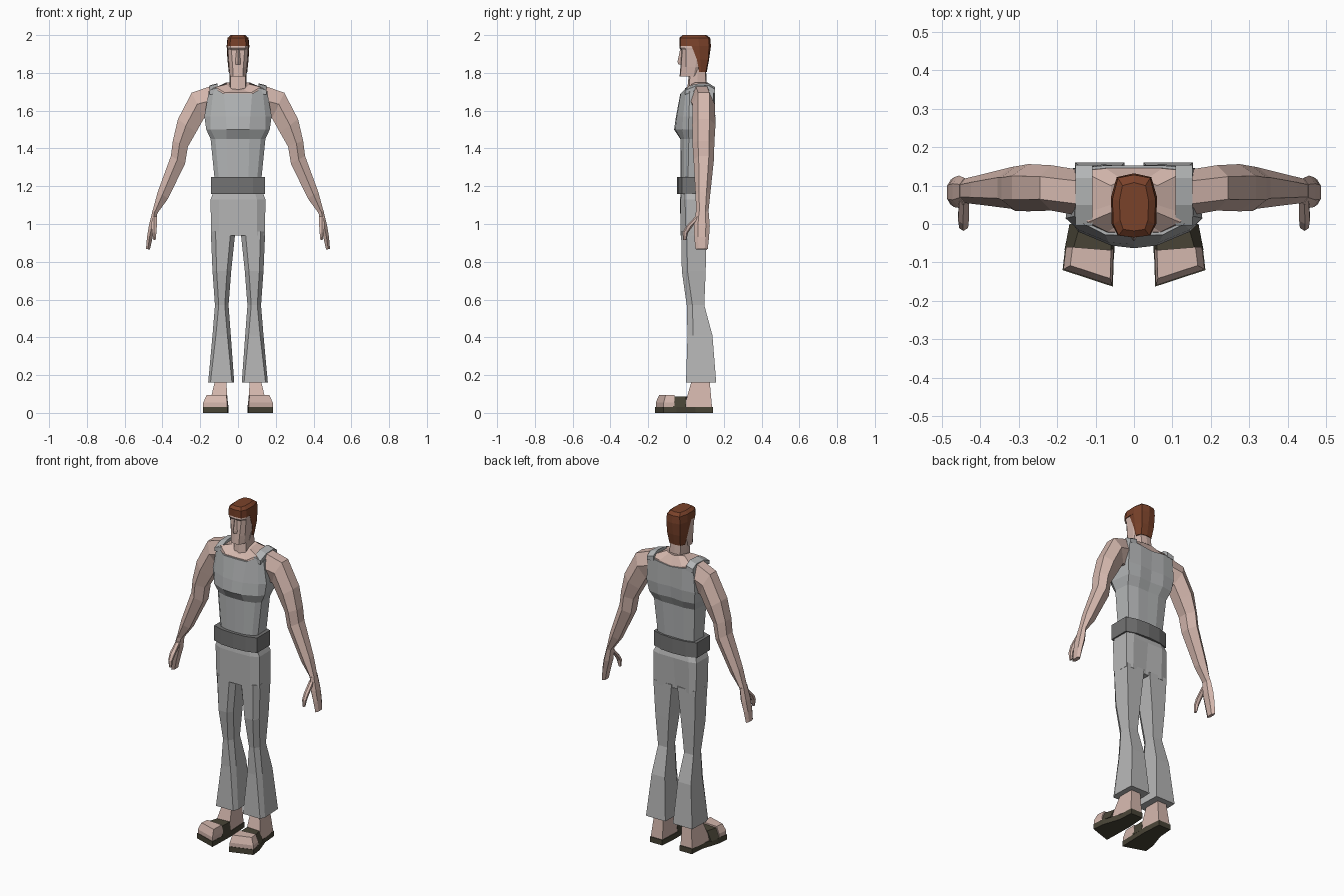
import bpy, bmesh


def material(name, r, g, b):
    lin = lambda c: ((c / 255 + 0.055) / 1.055) ** 2.4
    m = bpy.data.materials.new(name)
    m.diffuse_color = (lin(r), lin(g), lin(b), 1)
    return m


SKIN = material("skin", 212, 183, 173)
SHIRT = material("shirt grey", 178, 180, 181)
CLOTH = material("trouser grey", 182, 182, 182)
BELT = material("belt grey", 115, 115, 115)
HAIR = material("hair brown", 122, 66, 42)
SOLE = material("sandal dark", 72, 68, 54)


def loft(name, rings, mat, mirror=False):
    """Skin a list of equal-length point rings, with end caps."""
    bm = bmesh.new()
    vs = [[bm.verts.new(p) for p in ring] for ring in rings]
    n = len(rings[0])
    for a, b in zip(vs, vs[1:]):
        for i in range(n):
            j = (i + 1) % n
            bm.faces.new((a[i], a[j], b[j], b[i]))
    bm.faces.new(vs[0][::-1])
    bm.faces.new(vs[-1])
    bmesh.ops.recalc_face_normals(bm, faces=bm.faces)
    me = bpy.data.meshes.new(name)
    bm.to_mesh(me)
    bm.free()
    me.materials.append(mat)
    ob = bpy.data.objects.new(name, me)
    bpy.context.collection.objects.link(ob)
    if mirror:
        mod = ob.modifiers.new("mirror", "MIRROR")
        mod.use_mirror_merge = False
    return ob


def sym(half):
    """Close a half outline, given from front centre to back centre."""
    return half + [(-x, y, z) for x, y, z in half[-2:0:-1]]


def flat(z, *pts):
    return sym([(x, y, z) for x, y in pts])


def prism(name, pts, z0, z1, mat, top=None):
    return loft(name, [[(x, y, z0) for x, y in pts],
                       [(x, y, z1) for x, y in (top or pts)]], mat, True)


# tank top: waist, rib, chest ledge, upper chest, neckline
neckline = sym([(0, -.03, 1.69), (.075, -.028, 1.69), (.13, .0, 1.72), (.155, .02, 1.70),
                (.15, .145, 1.71), (.08, .152, 1.70), (0, .152, 1.69)])
loft("tank_top", [
    flat(1.22, (0, -.028), (.055, -.026), (.1, -.012), (.122, .01), (.118, .095), (.06, .11), (0, .11)),
    flat(1.45, (0, -.03), (.06, -.028), (.12, -.01), (.145, .015), (.135, .11), (.07, .122), (0, .12)),
    flat(1.5, (0, -.063), (.06, -.056), (.145, -.02), (.168, .012), (.15, .135), (.08, .148), (0, .14)),
    flat(1.57, (0, -.053), (.065, -.048), (.145, -.015), (.178, .015), (.16, .145), (.08, .155), (0, .148)),
    neckline], SHIRT)

# skin of the upper chest, and the neck
loft("upper_chest", [
    [(x * .95, .06 + (y - .06) * .95, z - .02) for x, y, z in neckline],
    [(x * .92, .06 + (y - .06) * .92, z + .005) for x, y, z in neckline],
    sym([(0, .0, 1.705), (.03, .005, 1.71), (.06, .03, 1.74), (.06, .05, 1.75),
         (.06, .1, 1.75), (.03, .115, 1.75), (0, .12, 1.745)])], SKIN)
loft("neck", [
    flat(1.7, (0, .005), (.04, .015), (.047, .06), (.035, .108), (0, .112)),
    flat(1.84, (0, .02), (.038, .025), (.044, .06), (.035, .1), (0, .105))], SKIN)

# shoulder straps
loft("shoulder_strap", [
    [(.108, y, z), (.152, y, z - .012), (.152, y, z - .035), (.108, y, z - .03)]
    for y, z in ((-.004, 1.72), (.05, 1.742), (.12, 1.745), (.153, 1.725))], SHIRT, True)

# head and nose
loft("head", [
    flat(1.78, (0, -.034), (.026, -.03), (.042, .0), (.044, .04), (.03, .05), (0, .05)),
    flat(1.83, (0, -.03), (.028, -.026), (.047, .0), (.05, .05), (.035, .1), (0, .1)),
    flat(1.92, (0, -.024), (.035, -.02), (.053, .0), (.055, .06), (.04, .11), (0, .115)),
    flat(1.932, (0, -.035), (.04, -.03), (.055, -.005), (.056, .06), (.04, .115), (0, .12)),
    flat(1.96, (0, -.03), (.04, -.025), (.052, .0), (.052, .06), (.04, .11), (0, .11))], SKIN)
loft("nose", [
    flat(1.845, (0, -.04), (.014, -.028), (0, -.01)),
    flat(1.86, (0, -.045), (.014, -.026), (0, -.01)),
    flat(1.925, (0, -.031), (.008, -.022), (0, -.01))], SKIN)

# hair: cap over the skull, and the part down the back
loft("hair_cap", [
    flat(1.942, (0, -.034), (.042, -.03), (.058, .0), (.06, .07), (.045, .122), (0, .132)),
    flat(1.985, (0, -.035), (.04, -.03), (.054, .0), (.056, .065), (.042, .12), (0, .128)),
    flat(2.0, (0, -.018), (.028, -.014), (.036, .01), (.038, .06), (.03, .1), (0, .108))], HAIR)
loft("hair_back", [
    flat(1.805, (0, .07), (.045, .07), (.049, .08), (.036, .105), (0, .11)),
    flat(1.87, (0, .058), (.054, .058), (.056, .075), (.042, .118), (0, .122)),
    flat(1.942, (0, .03), (.056, .03), (.06, .07), (.045, .122), (0, .132))], HAIR)


# arm sections: inner x z, outer x z, front y, back y
def arm_ring(xi, zi, xo, zo, y0, y1):
    cx, cz, cy = (xi + xo) / 2, (zi + zo) / 2, (y0 + y1) / 2
    ux, uz, h = (xo - xi) / 2, (zo - zi) / 2, (y1 - y0) / 2
    return [(cx + a * ux, cy + b * h, cz + a * uz) for a, b in
            ((1, -.5), (.1, -1), (-1, -.5), (-1, .5), (.1, 1), (1, .5))]


loft("arm", [arm_ring(*s) for s in (
    (.14, 1.56, .13, 1.735, .02, .14),
    (.18, 1.56, .245, 1.695, .035, .153),
    (.222, 1.485, .318, 1.555, .033, .156),
    (.265, 1.41, .345, 1.44, .034, .15),
    (.28, 1.32, .355, 1.36, .04, .148),
    (.37, 1.135, .425, 1.17, .05, .128),
    (.428, 1.055, .455, 1.06, .055, .118))], SKIN, True)
loft("hand", [arm_ring(*s) for s in (
    (.426, 1.065, .454, 1.065, .052, .12),
    (.436, .99, .472, .99, .042, .126),
    (.452, .93, .482, .93, .044, .122),
    (.466, .865, .487, .868, .05, .115))], SKIN, True)
loft("thumb", [arm_ring(*s) for s in (
    (.43, 1.04, .455, 1.04, .05, .085),
    (.43, .985, .458, .99, .0, .035),
    (.432, .955, .455, .955, -.018, .012),
    (.436, .915, .448, .915, -.016, .002))], SKIN, True)

# belt
belt = [(0, -.047), (.08, -.042), (.142, -.022), (.142, .1), (.08, .12), (0, .126)]
loft("belt", [flat(1.16, *belt), flat(1.25, *belt)], BELT)

# trousers: hips and flared legs
loft("hips", [
    flat(.94, (0, -.025), (.1, -.028), (.143, .0), (.14, .105), (.1, .112), (0, .1)),
    flat(1.13, (0, -.032), (.1, -.028), (.145, -.005), (.143, .105), (.1, .118), (0, .118)),
    flat(1.165, (0, -.028), (.09, -.024), (.132, -.005), (.13, .095), (.09, .11), (0, .11))], CLOTH)


def leg_ring(z, xi, xo, yf, yb, cut):
    return [(xi + cut, yf, z), (xo - cut, yf, z), (xo, yf + .03, z),
            (xo - .005, yb, z), (xi + .005, yb, z), (xi, yf + .03, z)]


loft("trouser_leg", [leg_ring(*s) for s in (
    (.16, .02, .158, .0, .16, .012),
    (.41, .038, .135, .008, .14, .018),
    (.57, .05, .122, .004, .097, .02),
    (.75, .036, .135, -.022, .104, .022),
    (.96, .014, .144, -.026, .11, .025))], CLOTH, True)

# feet with sandals
prism("sandal_sole", [(.055, -.163), (.186, -.12), (.178, -.05), (.145, .05), (.138, .142),
                      (.058, .142), (.05, .03), (.052, -.07)], 0, .032, SOLE)
prism("toes", [(.057, -.16), (.184, -.118), (.177, -.06), (.053, -.065)], .032, .055, SKIN)
prism("toe_top", [(.057, -.16), (.184, -.118), (.177, -.06), (.053, -.065)], .055, .095, SKIN,
      [(.062, -.142), (.166, -.108), (.16, -.06), (.06, -.068)])
prism("sandal_strap", [(.051, -.075), (.181, -.068), (.168, -.0), (.05, .005)], .03, .086, SOLE,
      [(.06, -.072), (.158, -.064), (.14, .0), (.058, .005)])
prism("heel_and_ankle", [(.053, -.01), (.155, -.01), (.137, .138), (.06, .138)], .03, .17, SKIN,
      [(.062, .03), (.122, .03), (.122, .125), (.062, .125)])
